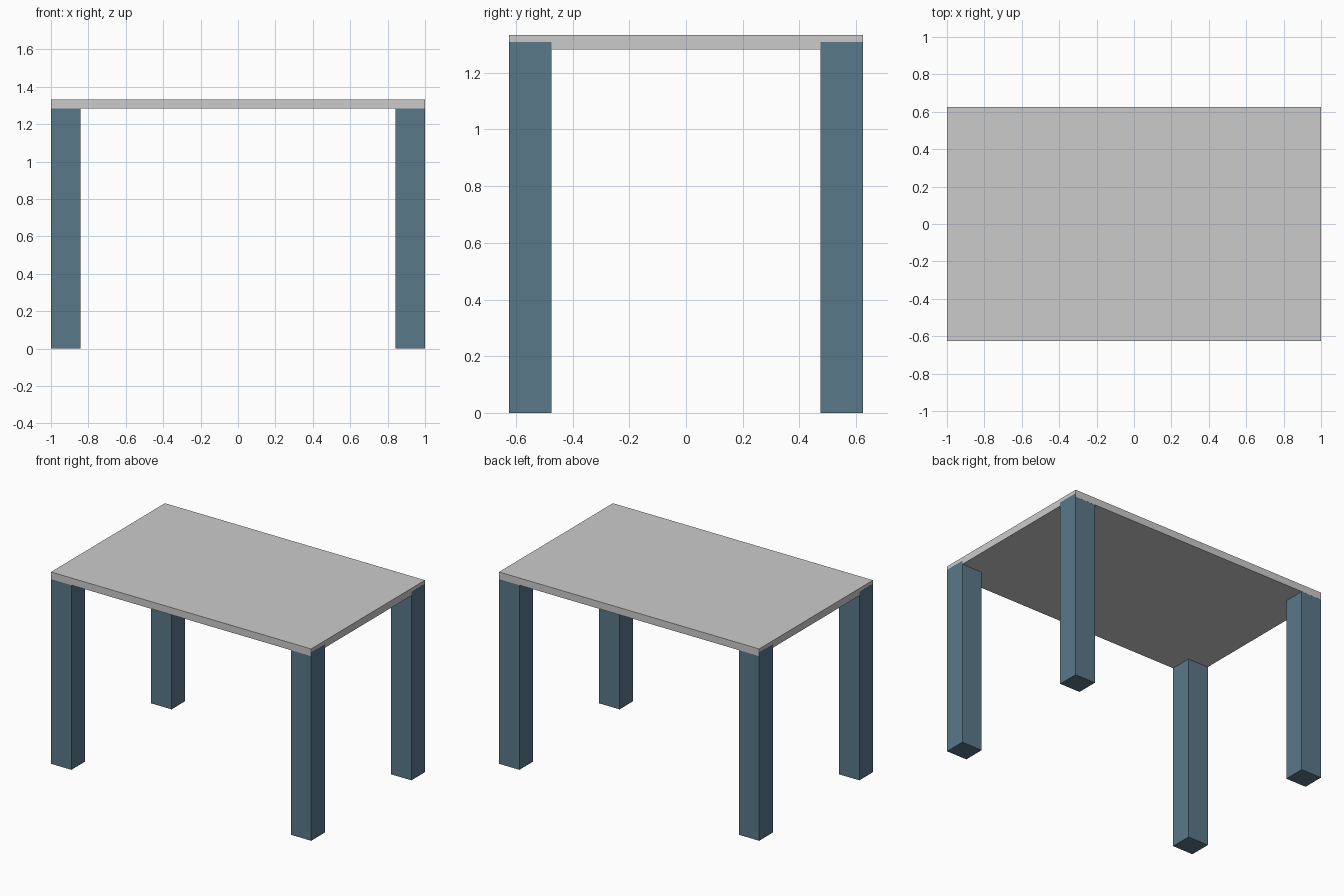
import bpy

if "Cube" in bpy.data.objects:
    bpy.data.objects.remove(bpy.data.objects["Cube"])


def box(name, lo, hi):
    """Axis-aligned box between two corners."""
    centre = [(a + b) / 2 for a, b in zip(lo, hi)]
    bpy.ops.mesh.primitive_cube_add(size=1, location=centre)
    obj = bpy.context.object
    obj.name = name
    obj.scale = [b - a for a, b in zip(lo, hi)]
    bpy.ops.object.transform_apply(location=False, rotation=False, scale=True)
    return obj


# Table top: thin slab
box("table_top", (-0.9995, -0.625, 1.283), (0.9995, 0.625, 1.333))

# Legs: square posts flush with the corners, let halfway into the top
blue = bpy.data.materials.new("leg_blue")
blue.diffuse_color = (0.10, 0.19, 0.25, 1)
blue.use_nodes = True
blue.node_tree.nodes["Principled BSDF"].inputs["Base Color"].default_value = blue.diffuse_color
X_OUT, X_IN, Y_OUT, Y_IN, LEG_TOP = 1.0, 0.843, 0.6245, 0.475, 1.308

for side, sx in (("left", -1), ("right", 1)):
    for end, sy in (("front", -1), ("back", 1)):
        xs = sorted((sx * X_IN, sx * X_OUT))
        ys = sorted((sy * Y_IN, sy * Y_OUT))
        leg = box(f"{end}_{side}_leg", (xs[0], ys[0], 0), (xs[1], ys[1], LEG_TOP))
        leg.data.materials.append(blue)
